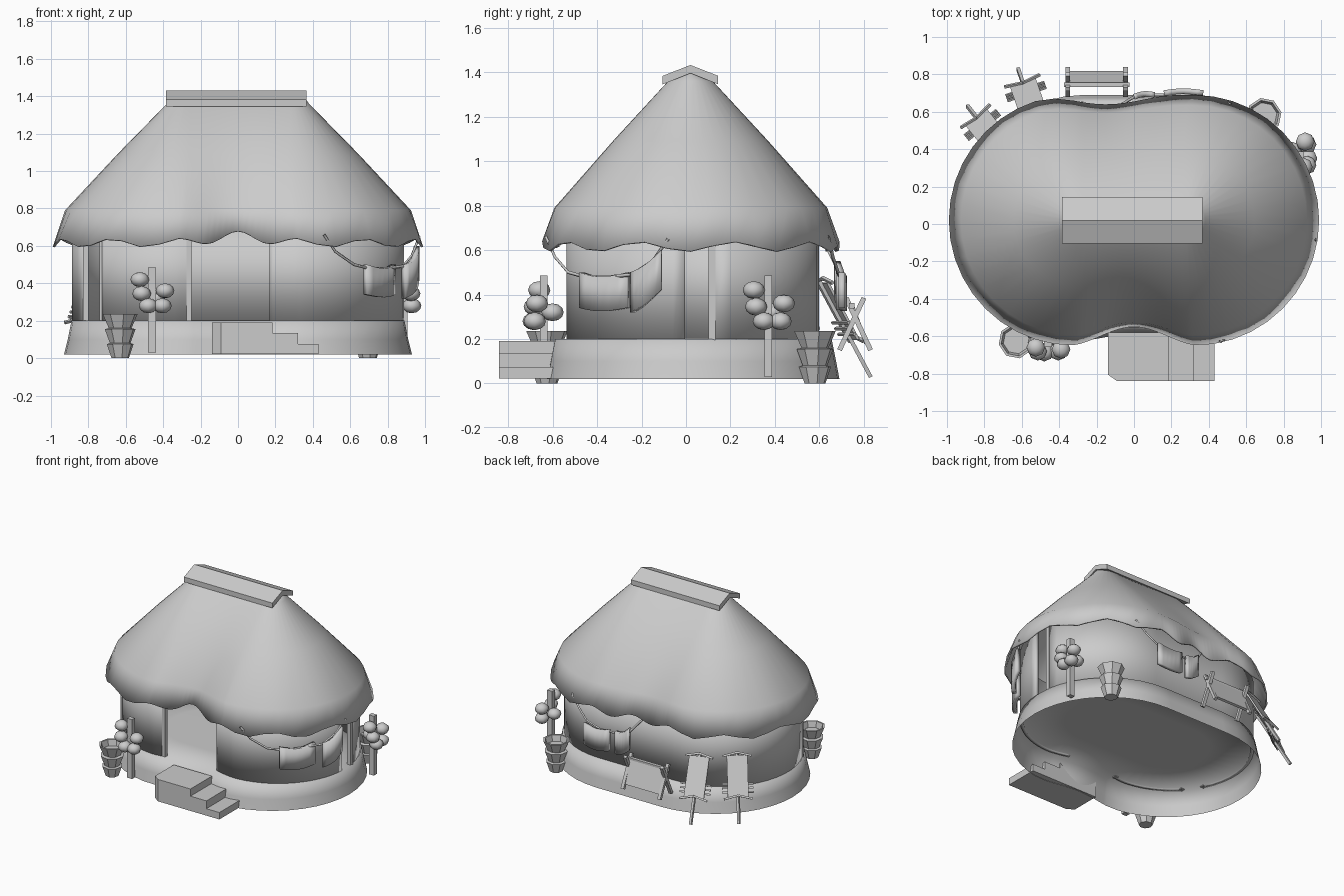
import bpy, bmesh, math
from mathutils import Vector, Matrix

cube = bpy.data.objects.get("Cube")
if cube:
    bpy.data.objects.remove(cube)

clay = bpy.data.materials.new("plain grey")
clay.use_nodes = True
clay.diffuse_color = (0.6, 0.6, 0.6, 1)
clay.node_tree.nodes["Principled BSDF"].inputs["Base Color"].default_value = (0.6, 0.6, 0.6, 1)


def finish(name, bm, smooth=None, thick=0, offset=0):
    bmesh.ops.recalc_face_normals(bm, faces=bm.faces)
    mesh = bpy.data.meshes.new(name)
    bm.to_mesh(mesh)
    bm.free()
    mesh.materials.append(clay)
    ob = bpy.data.objects.new(name, mesh)
    bpy.context.collection.objects.link(ob)
    if thick:
        mod = ob.modifiers.new("thickness", 'SOLIDIFY')
        mod.thickness, mod.offset = thick, offset
    if smooth:
        bpy.ops.object.select_all(action='DESELECT')
        ob.select_set(True)
        bpy.context.view_layer.objects.active = ob
        bpy.ops.object.shade_smooth_by_angle(angle=math.radians(smooth))
    return ob


def loft(name, rings, closed=True, cap=False, **kw):
    """Skin a list of rings; cap closes the last one."""
    bm = bmesh.new()
    vs = [[bm.verts.new(p) for p in ring] for ring in rings]
    n = len(rings[0])
    for a, b in zip(vs, vs[1:]):
        for i in range(n if closed else n - 1):
            j = (i + 1) % n
            bm.faces.new((a[i], a[j], b[j], b[i]))
    if cap:
        bm.faces.new(vs[-1])
    return finish(name, bm, **kw)


def prism(name, profile, move):
    """Extrude a polygon along a vector."""
    bm = bmesh.new()
    f = bm.faces.new([bm.verts.new(p) for p in profile])
    new = bmesh.ops.extrude_face_region(bm, geom=[f])["geom"]
    bmesh.ops.translate(bm, vec=move, verts=[v for v in new if isinstance(v, bmesh.types.BMVert)])
    return finish(name, bm)


def beam(name, a, b, width, depth, side=None):
    """Box running from a to b, its width along side."""
    a, b = Vector(a), Vector(b)
    d = (b - a).normalized()
    s = Vector(side) if side else (Vector((1, 0, 0)) if abs(d.x) < 0.9 else Vector((0, 1, 0)))
    s = (s - d * s.dot(d)).normalized()
    t = d.cross(s)
    corners = [(1, 1), (-1, 1), (-1, -1), (1, -1)]
    prism(name, [a + s * i * width / 2 + t * j * depth / 2 for i, j in corners], b - a)


def outline(u, r, h, cy=0.02, front=0, back=0):
    """Point on a pinched stadium: u 0-1 is the left end, 1-2 back, 2-3 right end, 3-4 front."""
    u %= 4
    k, f = int(u), u % 1
    ang = math.pi * (f - 0.5)
    if k == 0:
        x, y = h + r * math.cos(ang), r * math.sin(ang)
    elif k == 1:
        x, y = h - 2 * h * f, r
    elif k == 2:
        x, y = -h - r * math.cos(ang), -r * math.sin(ang)
    else:
        x, y = -h + 2 * h * f, -r
    if y < 0:
        y += front * math.cos(min(abs(x) / 0.36, 1) * math.pi / 2) ** 2
    else:
        y -= back * math.cos(min(abs(x + 0.15) / 0.4, 1) * math.pi / 2) ** 2
    return x, y + cy


STEPS = [i / 20 for i in range(80)]


def ring(r, h, z, **kw):
    return [Vector((*outline(u, r, h, **kw), z(u) if callable(z) else z)) for u in STEPS]


# flared hollow base with the floor on top
loft("base", [ring(0.66, 0.27, 0.02, cy=0.03, front=0.04), ring(0.645, 0.265, 0.1, cy=0.03, front=0.04),
              ring(0.625, 0.265, 0.2, cy=0.03, front=0.04), ring(0.3, 0.27, 0.204, cy=0.03)],
     cap=True, smooth=100)


# wall sections with openings between them; posts stand at the chosen ends
def wall(name, u0, u1, posts, n=24):
    pts = [outline(u0 + (u1 - u0) * i / n, 0.555, 0.32, 0.03, front=0.06) for i in range(n + 1)]
    loft(name, [[Vector((*p, z)) for p in pts] for z in (0.195, 0.72)],
         closed=False, smooth=40, thick=0.025)
    for i in posts:
        beam(f"{name}_post_{abs(i)}", (*pts[i], 0.195), (*pts[i], 0.7), 0.03, 0.03)


wall("left_wall", -0.23, 0.48, [])
wall("back_wall", 0.55, 2.65, [0, -1], 48)
wall("right_wall", 2.74, 3.09, [0, -1])


# thatched roof with a wavy hem
def hem(u):
    x, y = outline(u, 0.67, 0.32)
    lift = 0.04 * math.exp(-(x / 0.17) ** 2) if y < 0 else 0
    return 0.617 + lift - 0.022 * math.cos(14 * math.atan2(y, x))


loft("roof", [ring(0.67, 0.32, hem, front=0.1, back=0.05),
              ring(0.615, 0.31, 0.79, front=0.07, back=0.04),
              ring(0.35, 0.295, 1.09, front=0.02, back=0.01),
              ring(0.1, 0.28, 1.36), ring(0.012, 0.34, 1.4)], cap=True, smooth=60, thick=0.012, offset=-1)

# folded ridge cap
prism("ridge_cap", [(-0.385, y, z) for y, z in ((-0.105, 1.345), (0.02, 1.395), (0.145, 1.345),
                                               (0.145, 1.383), (0.02, 1.432), (-0.105, 1.383))], (0.75, 0, 0))

# entrance steps
for name, x0, x1, top in (("landing", -0.14, 0.185, 0.19), ("middle_step", 0.185, 0.32, 0.135),
                          ("low_step", 0.32, 0.43, 0.075)):
    cut = 0.05 if name == "landing" else 0
    shape = [(x0, -0.58), (x0, -0.84 + cut * 0.7), (x0 + cut, -0.84), (x1, -0.84), (x1, -0.58)]
    if not cut:
        shape.pop(1)
    prism(name, [(x, y, 0.022) for x, y in shape], (0, 0, top - 0.022))


# stacked pots
def pot(name, x, y):
    def octagon(r, z):
        return [Vector((x + r * math.cos(a * math.pi / 4 + 0.2), y + r * math.sin(a * math.pi / 4 + 0.2), z))
                for a in range(8)]
    tiers = [(0.001, 0), (0.048, 0), (0.073, 0.075), (0.056, 0.08), (0.084, 0.155), (0.062, 0.16),
             (0.095, 0.235), (0.082, 0.235), (0.07, 0.19)]
    loft(name, [octagon(r, z) for r, z in tiers], cap=True)


pot("right_pot", -0.63, -0.625)
pot("left_pot", 0.695, 0.58)


# posts hung with round gourds
def gourd_post(name, x, y, angle):
    beam(name, (x, y, 0.03), (x, y, 0.485), 0.042, 0.035)
    turn = Matrix.Rotation(angle, 3, 'Z')
    spots = [(-0.065, -0.02, 0.42), (-0.055, -0.04, 0.345), (0.07, -0.03, 0.36),
             (0.055, -0.04, 0.28), (-0.02, -0.045, 0.28), (0.02, 0.04, 0.32)]
    for i, s in enumerate(spots):
        bm = bmesh.new()
        place = Matrix.Translation(Vector((x, y, 0)) + turn @ Vector(s)) @ Matrix.Diagonal((1, 1, 0.8, 1))
        bmesh.ops.create_uvsphere(bm, u_segments=8, v_segments=6, radius=0.05, matrix=place)
        finish(f"{name}_gourd_{i}", bm, smooth=50)


gourd_post("right_gourd_post", -0.46, -0.64, 0)
gourd_post("left_gourd_post", 0.885, 0.37, math.pi / 2)


# sagging ropes with hanging cloths
def rope(name, pts):
    cu = bpy.data.curves.new(name, 'CURVE')
    cu.dimensions, cu.bevel_depth, cu.bevel_resolution = '3D', 0.008, 0
    sp = cu.splines.new('POLY')
    sp.points.add(len(pts) - 1)
    for p, q in zip(sp.points, pts):
        p.co = (*q, 1)
    cu.materials.append(clay)
    bpy.context.collection.objects.link(bpy.data.objects.new(name, cu))


def cloth(name, a, b, drop, bulge):
    a, b = Vector(a), Vector(b)
    out = Vector(((b - a).y, -(b - a).x, 0)).normalized()
    top, low = [], []
    for i in range(7):
        t = i / 6
        p = a.lerp(b, t) + out * bulge * math.sin(math.pi * t)
        top.append(p - Vector((0, 0, 0.02 * math.sin(math.pi * t))))
        low.append(p - Vector((0, 0, drop + 0.015 * math.sin(math.pi * t))))
    loft(name, [low, top], closed=False, smooth=40, thick=0.03)


rope("front_rope", [(0.46, -0.63, 0.66), (0.52, -0.59, 0.57), (0.62, -0.53, 0.5), (0.7, -0.46, 0.48),
                    (0.8, -0.33, 0.48), (0.88, -0.24, 0.49), (0.93, -0.15, 0.55), (0.97, -0.08, 0.65)])
cloth("front_cloth", (0.68, -0.47, 0.5), (0.83, -0.26, 0.5), 0.16, 0.02)
cloth("side_cloth", (0.885, -0.24, 0.5), (0.955, -0.11, 0.6), 0.18, 0.02)
rope("back_rope", [(0.52, 0.64, 0.66), (0.44, 0.66, 0.57), (0.37, 0.68, 0.51), (0.25, 0.69, 0.48),
                   (0.1, 0.69, 0.48), (0, 0.68, 0.52), (-0.08, 0.63, 0.62)])
cloth("back_cloth", (0.37, 0.7, 0.5), (0.16, 0.7, 0.5), 0.16, 0.01)
cloth("small_back_cloth", (0.11, 0.69, 0.5), (0, 0.68, 0.55), 0.17, 0.01)

# drying rack with crossed legs
for i, x in enumerate((-0.355, -0.045)):
    beam(f"rack_leg_a_{i}", (x, 0.72, 0.385), (x, 0.83, 0.15), 0.025, 0.022)
    beam(f"rack_leg_b_{i}", (x, 0.8, 0.385), (x, 0.69, 0.15), 0.025, 0.022)
beam("rack_top_bar", (-0.375, 0.745, 0.35), (-0.025, 0.745, 0.35), 0.025, 0.025)
beam("rack_panel", (-0.2, 0.745, 0.355), (-0.2, 0.81, 0.18), 0.3, 0.018)


# leaning frames with stretched hides
def hide_frame(name, foot, top):
    foot, top = Vector(foot), Vector(top)
    run = top - foot
    side = Vector((-run.y, run.x, 0)).normalized()
    out = run.cross(side).normalized()
    if out.z < 0:
        out = -out
    beam(name + "_pole", foot, top, 0.018, 0.018)
    beam(name + "_hide", foot + run * 0.38 + out * 0.01, foot + run * 0.97 + out * 0.01, 0.145, 0.012, side)
    for t in (0.45, 0.51, 0.57):
        c = foot + run * t - out * 0.005
        beam(f"{name}_bar_{t}", c - side * 0.11, c + side * 0.11, 0.012, 0.012, run)
    for t in (0.35, 0.96):
        peak = foot + run * (t + 0.05) + out * 0.02
        for s in (-1, 1):
            beam(f"{name}_chevron_{t}_{s}", peak, foot + run * t + out * 0.02 + side * s * 0.1, 0.014, 0.014, run)


hide_frame("inner_hide_frame", (-0.62, 0.83, 0.03), (-0.54, 0.6, 0.46))
hide_frame("outer_hide_frame", (-0.89, 0.63, 0.03), (-0.74, 0.44, 0.46))
